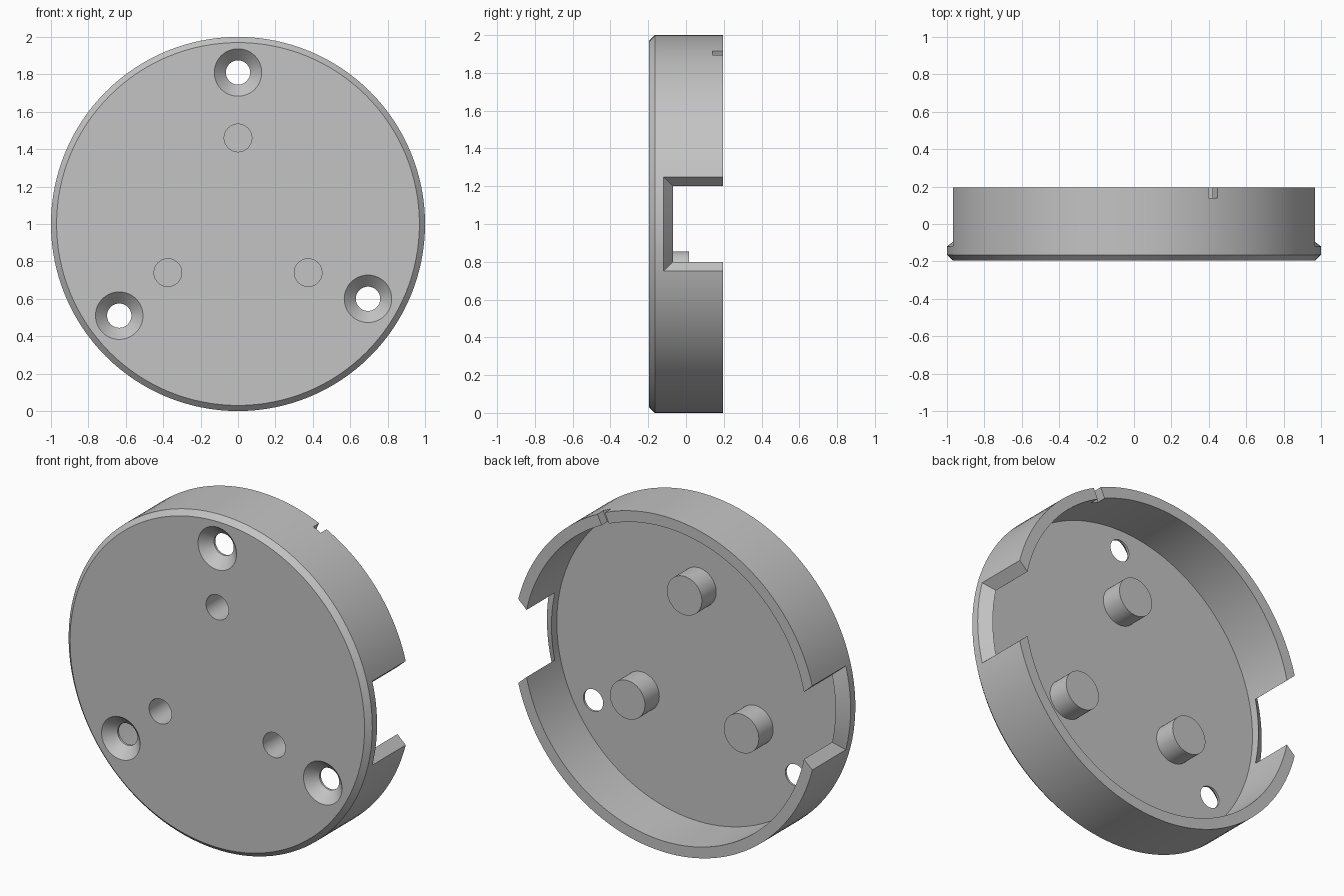
import bpy, bmesh, math

cube = bpy.data.objects.get("Cube")
if cube:
    bpy.data.objects.remove(cube)

FRONT, BACK, FLOOR = -0.195, 0.195, -0.12
INNER_R, SEGMENTS, STEPS = 0.935, 128, 12

grey = bpy.data.materials.new("plain_grey")
grey.use_nodes = True
grey.diffuse_color = (0.55, 0.55, 0.55, 1)
grey.node_tree.nodes["Principled BSDF"].inputs["Base Color"].default_value = grey.diffuse_color


def loft(name, rings, strip_caps=False):
    """Closed solid through rings of points, capped at both ends."""
    bm = bmesh.new()
    loops = [[bm.verts.new(p) for p in ring] for ring in rings]
    n = len(loops[0])
    for a, b in zip(loops, loops[1:]):
        for i in range(n):
            j = (i + 1) % n
            bm.faces.new((a[i], a[j], b[j], b[i]))
    for loop in (loops[0], loops[-1]):
        if strip_caps:
            for i in range(n // 2 - 1):
                bm.faces.new((loop[i], loop[i + 1], loop[n - 2 - i], loop[n - 1 - i]))
        else:
            bm.faces.new(loop)
    bmesh.ops.recalc_face_normals(bm, faces=bm.faces)
    mesh = bpy.data.meshes.new(name)
    bm.to_mesh(mesh)
    bm.free()
    mesh.materials.append(grey)
    obj = bpy.data.objects.new(name, mesh)
    bpy.context.collection.objects.link(obj)
    return obj


def lathe(name, profile, x=0, z=1, n=48):
    """Turn a (radius, y) profile about an axis along y."""
    turns = [math.tau * i / n for i in range(n)]
    return loft(name, [[(x + r * math.cos(t), y, z + r * math.sin(t)) for t in turns]
                       for r, y in profile])


def combine(target, tool, operation):
    bpy.context.view_layer.objects.active = target
    mod = target.modifiers.new(tool.name, 'BOOLEAN')
    mod.operation, mod.solver, mod.object = operation, 'EXACT', tool
    bpy.ops.object.modifier_apply(modifier=mod.name)
    bpy.data.objects.remove(tool)


def notch(side):
    """Flared opening that follows the curve of the wall."""
    rings = []
    for r in (0.88, INNER_R, 1.0, 1.05):
        flare = max(0, (r - INNER_R) / (1 - INNER_R)) * 0.05
        half, sill = 0.2 + flare, -0.07 - flare
        zs = [half * (2 * i / STEPS - 1) for i in range(STEPS + 1)]
        row = [(side * math.sqrt(r * r - z * z), z + 1) for z in zs]
        rings.append([(x, sill, z) for x, z in row] +
                     [(x, 0.3, z) for x, z in reversed(row)])
    return loft("notch_cutter", rings, strip_caps=True)


# Round cover: chamfered front plate with a thin wall behind it
cover = lathe("round_cover", [(0.97, FRONT), (1, FRONT + 0.03), (1, BACK),
                              (INNER_R, BACK), (INNER_R, FLOOR)], n=SEGMENTS)

# Posts inside, each with a blind hole from the front
posts = [(0, 1.46), (0.375, 0.74), (-0.375, 0.74)]
for x, z in posts:
    combine(cover, lathe("post", [(0.115, -0.16), (0.115, 0.015)], x, z), 'UNION')
for x, z in posts:
    combine(cover, lathe("blind_hole", [(0.074, -0.3), (0.074, -0.025)], x, z), 'DIFFERENCE')

# Countersunk screw holes
for x, z in [(0, 1.81), (-0.635, 0.51), (0.695, 0.6)]:
    sink = [(0.132, FRONT - 0.005), (0.065, FRONT + 0.062), (0.065, 0)]
    combine(cover, lathe("screw_hole", sink, x, z), 'DIFFERENCE')

# Side openings
for side in (1, -1):
    combine(cover, notch(side), 'DIFFERENCE')

# Small locating slot in the back rim
angle = math.radians(25)
across, out = (math.cos(angle), -math.sin(angle)), (math.sin(angle), math.cos(angle))
slot = [[(out[0] * r + across[0] * w, y, 1 + out[1] * r + across[1] * w)
         for w, y in ((-0.027, 0.14), (0.027, 0.14), (0.027, 0.3), (-0.027, 0.3))]
        for r in (0.88, 1.05)]
combine(cover, loft("slot_cutter", slot), 'DIFFERENCE')

# Smooth round walls, crisp edges
bpy.ops.object.select_all(action='DESELECT')
cover.select_set(True)
bpy.context.view_layer.objects.active = cover
bpy.ops.object.shade_smooth_by_angle(angle=math.radians(25))
